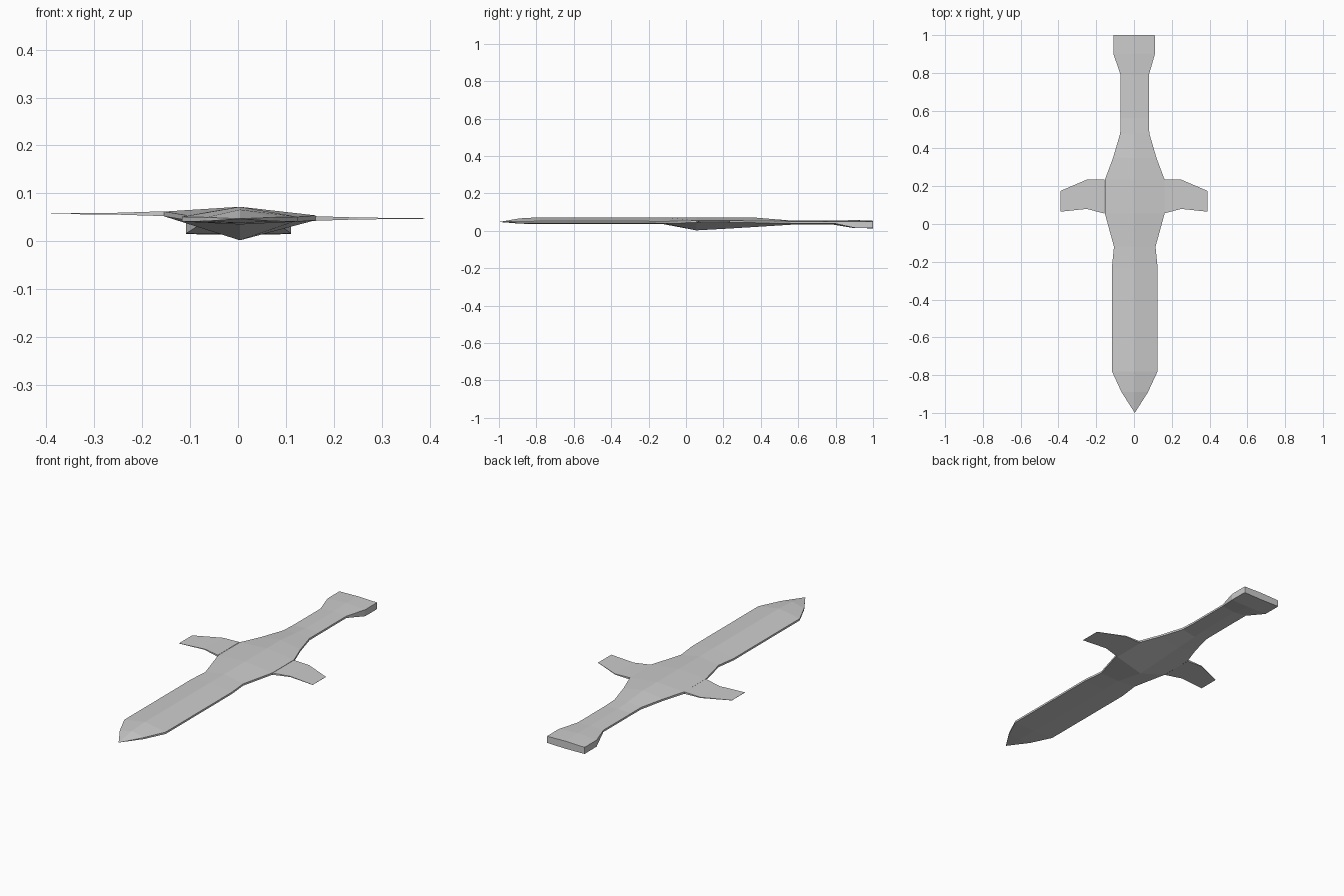
import bpy, bmesh

if "Cube" in bpy.data.objects:
    bpy.data.objects.remove(bpy.data.objects["Cube"])


def loft(name, rings, cap_start=False, cap_end=False):
    """Skin a row of matching closed rings with flat faces."""
    bm = bmesh.new()
    rows = [[bm.verts.new(p) for p in ring] for ring in rings]
    n = len(rows[0])
    for a, b in zip(rows, rows[1:]):
        for i in range(n):
            j = (i + 1) % n
            bm.faces.new((a[i], a[j], b[j], b[i]))
    if cap_start:
        bm.faces.new(rows[0][::-1])
    if cap_end:
        bm.faces.new(rows[-1])
    bmesh.ops.remove_doubles(bm, verts=bm.verts, dist=0.0004)
    bmesh.ops.recalc_face_normals(bm, faces=bm.faces)
    # keep open shells facing away from the weapon's mid-plane
    up = sum(f.normal.z * (f.calc_center_median().z - 0.046) for f in bm.faces)
    if up < 0:
        bmesh.ops.reverse_faces(bm, faces=bm.faces)
    mesh = bpy.data.meshes.new(name)
    bm.to_mesh(mesh)
    bm.free()
    obj = bpy.data.objects.new(name, mesh)
    bpy.context.collection.objects.link(obj)
    return obj


def section(y, half, ridge, edge_top, edge_bot, keel, tilt=0.0, cx=0.004):
    """Ridged cross-section with narrow flat sides."""
    l, r = cx - half, cx + half
    return [(cx, y, ridge), (r, y, edge_top - tilt), (r, y, edge_bot - tilt),
            (cx, y, keel), (l, y, edge_bot + tilt), (l, y, edge_top + tilt)]


# Stations shared between neighbouring parts
blade_root = section(-0.12, 0.11, 0.072, 0.052, 0.042, 0.035, 0.002)
grip_start = section(0.56, 0.075, 0.055, 0.050, 0.040, 0.032)
pommel_start = section(0.79, 0.075, 0.054, 0.050, 0.040, 0.032)

# Blade with pointed tip
loft("blade", [
    section(-1.0, 0.0, 0.047, 0.047, 0.047, 0.047),
    section(-0.89, 0.07, 0.066, 0.050, 0.042, 0.038),
    section(-0.78, 0.121, 0.072, 0.051, 0.041, 0.035),
    section(-0.23, 0.121, 0.072, 0.051, 0.041, 0.035),
    blade_root])

# Swollen hub between blade and grip
loft("hub", [
    blade_root,
    section(0.055, 0.158, 0.072, 0.058, 0.048, 0.002, 0.004),
    section(0.235, 0.158, 0.072, 0.058, 0.048, 0.012, 0.004),
    section(0.35, 0.115, 0.072, 0.055, 0.045, 0.019, 0.002),
    section(0.48, 0.077, 0.061, 0.052, 0.041, 0.027),
    grip_start])

# Grip
loft("grip", [grip_start, pommel_start])

# Flared pommel
loft("pommel", [
    pommel_start,
    section(0.90, 0.11, 0.057, 0.050, 0.016, 0.014, cx=0.001),
    section(0.995, 0.11, 0.054, 0.050, 0.015, 0.013, cx=0.001),
    section(1.0, 0.108, 0.053, 0.050, 0.015, 0.013, cx=0.001)], cap_end=True)

# Tapered guard arms, slightly lower on the right
arm = [(0.155, 0.055, 0.235, 0.005), (0.25, 0.08, 0.235, 0.002),
       (0.39, 0.065, 0.175, 0.0005)]
for side, label in ((1, "right"), (-1, "left")):
    z = 0.0525 - 0.005 * side
    loft("guard_arm_" + label, [
        [(side * x, y0, z - t), (side * x, y1, z - t),
         (side * x, y1, z + t), (side * x, y0, z + t)]
        for x, y0, y1, t in arm], cap_end=True)
